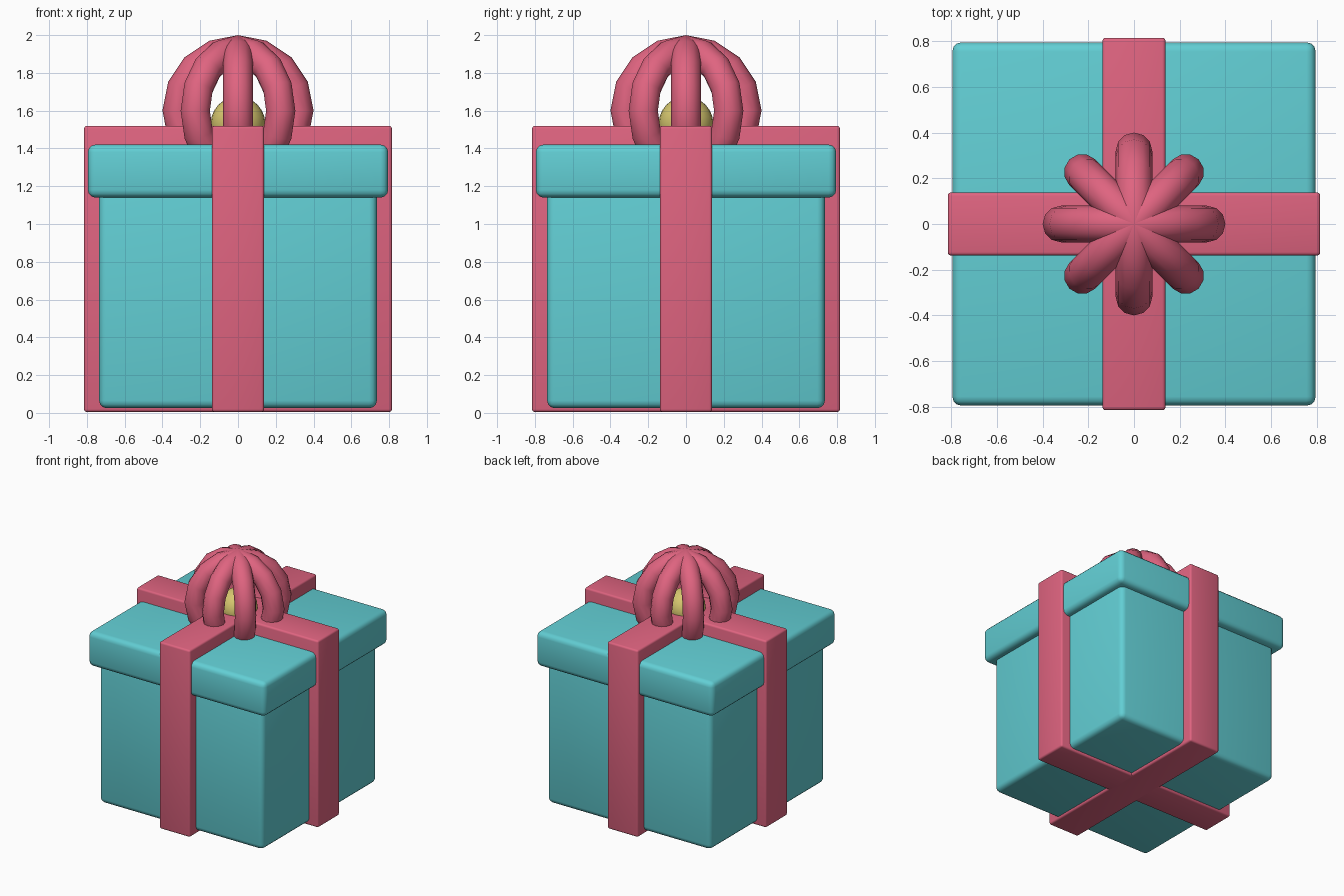
import bpy, math

if "Cube" in bpy.data.objects:
    bpy.data.objects.remove(bpy.data.objects["Cube"])


def material(name, rgb):
    m = bpy.data.materials.new(name)
    m.diffuse_color = (*rgb, 1)
    m.use_nodes = True
    m.node_tree.nodes["Principled BSDF"].inputs["Base Color"].default_value = m.diffuse_color
    return m


teal = material("teal", (0.122, 0.62, 0.66))
pink = material("rose", (0.74, 0.127, 0.216))
gold = material("pale gold", (0.68, 0.58, 0.16))


def finish(name, mat, angle):
    o = bpy.context.object
    o.name = name
    o.data.materials.append(mat)
    bpy.ops.object.shade_smooth_by_angle(angle=math.radians(angle))
    return o


def rounded_box(name, half_x, half_y, z0, z1, bevel, mat):
    bpy.ops.mesh.primitive_cube_add(size=2, location=(0, 0, (z0 + z1) / 2))
    o = bpy.context.object
    o.scale = (half_x, half_y, (z1 - z0) / 2)
    bpy.ops.object.transform_apply(location=False, rotation=False, scale=True)
    b = o.modifiers.new("rounded edges", "BEVEL")
    b.width = bevel
    b.segments = 3
    b.limit_method = "NONE"
    bpy.ops.object.modifier_apply(modifier=b.name)
    return finish(name, mat, 40)


# Box and overhanging lid
rounded_box("box", 0.735, 0.735, 0.025, 1.3, 0.04, teal)
rounded_box("lid", 0.795, 0.795, 1.14, 1.42, 0.04, teal)

# Crossed ribbon bands wrapping the whole box
rounded_box("ribbon_across", 0.815, 0.138, 0.005, 1.52, 0.015, pink)
rounded_box("ribbon_along", 0.138, 0.815, 0.005, 1.52, 0.015, pink)

# Bow: four upright rings crossing at the top give eight loops
for i in range(4):
    bpy.ops.mesh.primitive_torus_add(
        major_radius=0.32, minor_radius=0.08,
        major_segments=16, minor_segments=12,
        location=(0, 0, 1.6),
        rotation=(math.pi / 2, 0, i * math.pi / 4))
    finish(f"bow_loop_{i + 1}", pink, 60)

# Round knot inside the bow
bpy.ops.mesh.primitive_uv_sphere_add(segments=24, ring_count=12, radius=0.145,
                                     location=(0, 0, 1.53))
finish("bow_knot", gold, 60)
